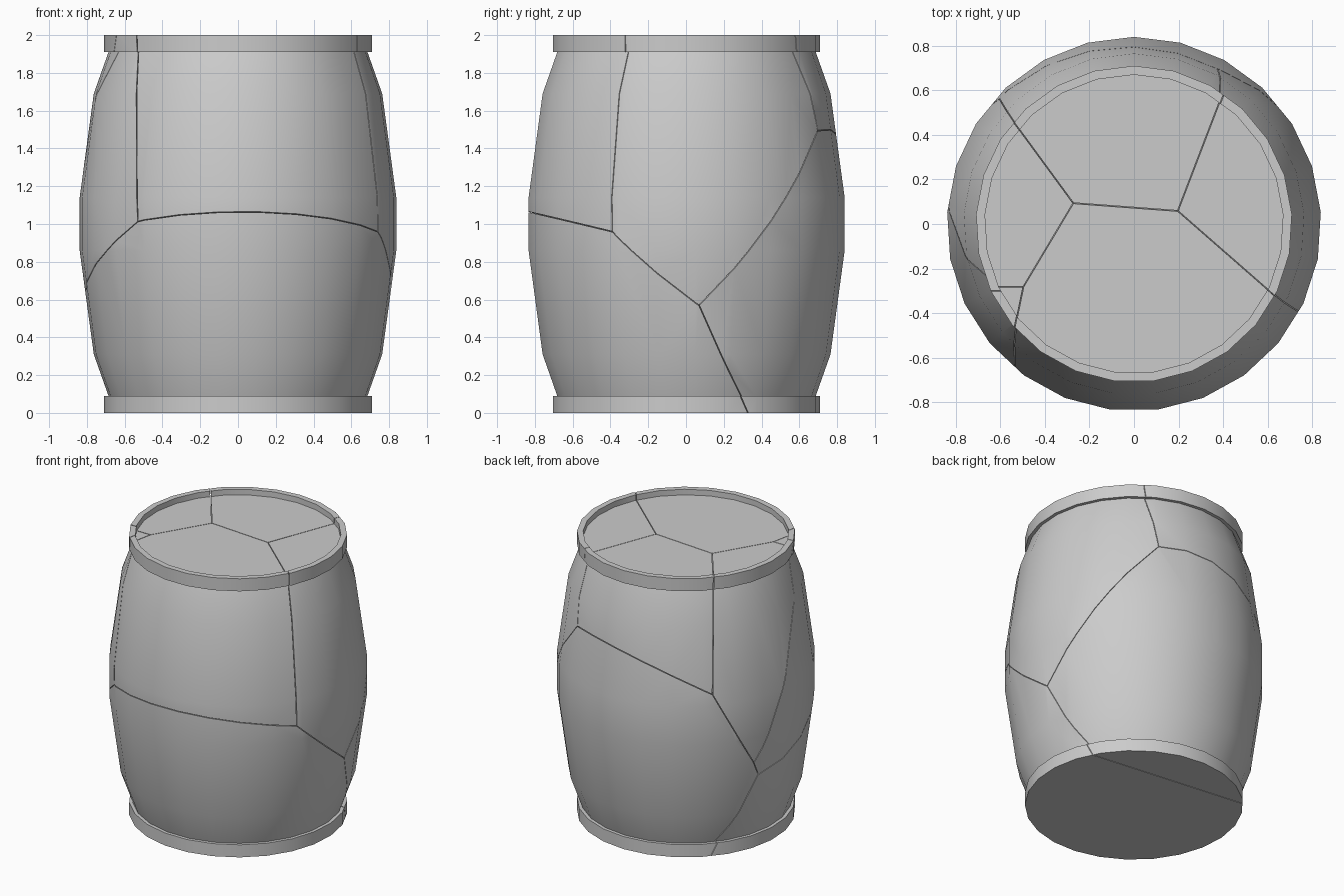
import bpy, bmesh, math
from mathutils import Vector

if "Cube" in bpy.data.objects:
    bpy.data.objects.remove(bpy.data.objects["Cube"])

SIDES = 25
GAP = 0.002  # half width of each crack

# Barrel silhouette: bottom hoop, bulging body, top hoop, recessed lid
PROFILE = [(0.71, 0), (0.71, 0.09), (0.687, 0.09), (0.765, 0.31), (0.84, 0.86),
           (0.84, 1.14), (0.765, 1.69), (0.687, 1.91), (0.71, 1.91), (0.71, 2),
           (0.67, 2), (0.67, 1.96)]

# Fracture cells: name -> (centre, weight)
CELLS = {
    "top_front_chunk":    ((-0.08, -0.567, 1.93), 0),
    "top_right_chunk":    ((0.78, 0.417, 1.956), 0),
    "top_back_chunk":     ((0.015, 0.71, 2.066), 0),
    "top_left_chunk":     ((-0.988, -0.025, 2.05), 0.06),
    "left_side_chunk":    ((-0.988, -0.38, 1.89), 0),
    "bottom_front_chunk": ((-0.068, -0.998, 0.17), 0),
    "bottom_back_chunk":  ((0.21, 1.272, 1.117), 0.045),
}


def barrel():
    """Closed solid barrel made of stacked rings."""
    bm = bmesh.new()
    rings = []
    for r, z in PROFILE:
        ring = []
        for i in range(SIDES):
            a = math.pi / 2 + i * math.tau / SIDES
            ring.append(bm.verts.new((r * math.cos(a), r * math.sin(a), z)))
        rings.append(ring)
    for lo, hi in zip(rings, rings[1:]):
        for i in range(SIDES):
            j = (i + 1) % SIDES
            bm.faces.new((lo[i], lo[j], hi[j], hi[i]))
    bm.faces.new(rings[0][::-1])
    bm.faces.new(rings[-1])
    return bm


def cut(bm, point, normal):
    """Remove everything beyond the plane and cap the opening."""
    geom = bm.verts[:] + bm.edges[:] + bm.faces[:]
    bmesh.ops.bisect_plane(bm, geom=geom, dist=1e-5, plane_co=point,
                           plane_no=normal, clear_outer=True)
    rim = [e for e in bm.edges if e.is_boundary]
    if rim:
        bmesh.ops.triangle_fill(bm, edges=rim, use_beauty=True,
                                use_dissolve=True, normal=normal)


# Each chunk is the barrel trimmed by the planes towards all other cells
for name, (centre, weight) in CELLS.items():
    c = Vector(centre)
    bm = barrel()
    for other, (centre2, weight2) in CELLS.items():
        if other == name:
            continue
        d = Vector(centre2)
        n = d - c
        level = (d.length_squared - weight2 - c.length_squared + weight) / 2
        unit = n.normalized()
        cut(bm, unit * (level / n.length - GAP), unit)
    bmesh.ops.recalc_face_normals(bm, faces=bm.faces[:])
    mesh = bpy.data.meshes.new(name)
    bm.to_mesh(mesh)
    bm.free()
    obj = bpy.data.objects.new(name, mesh)
    bpy.context.collection.objects.link(obj)
    bpy.ops.object.select_all(action='DESELECT')
    obj.select_set(True)
    bpy.context.view_layer.objects.active = obj
    bpy.ops.object.shade_smooth_by_angle(angle=math.radians(30))
